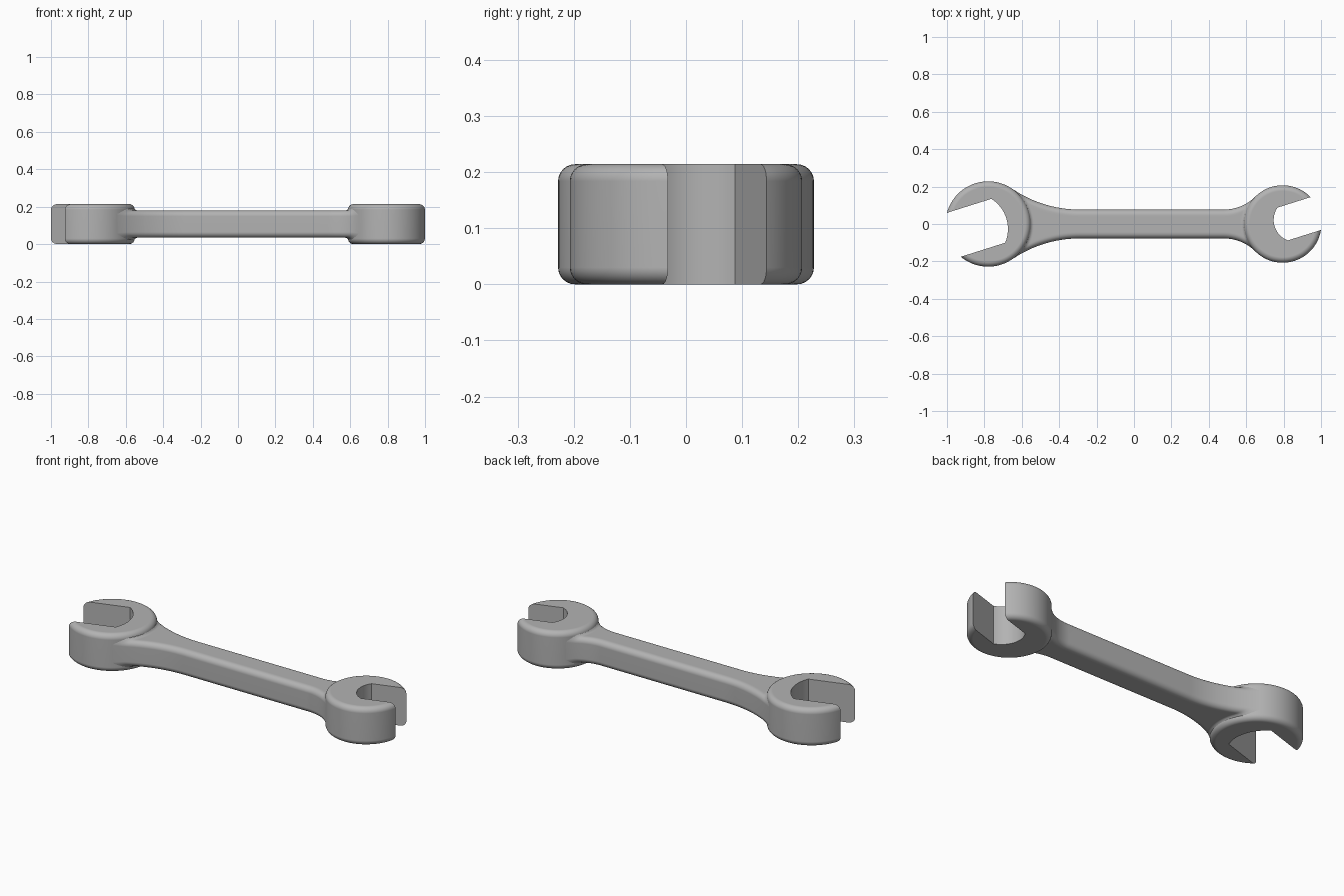
import bpy, bmesh, math
from mathutils import Matrix, Vector

cube = bpy.data.objects.get("Cube")
if cube:
    bpy.data.objects.remove(cube, do_unlink=True)

steel = bpy.data.materials.new("grey steel")
steel.use_nodes = True
COLOR = (0.45, 0.45, 0.45, 1)
steel.diffuse_color = COLOR
steel.node_tree.nodes["Principled BSDF"].inputs["Base Color"].default_value = COLOR

THICK = 0.214          # head thickness
MID = THICK / 2
ROUND = 0.03           # rounding of heads and handle
TILT = math.radians(17.5)
HALF_W, HALF_H = 0.077, 0.0725   # handle half width and half height


def make_object(name, bm):
    bmesh.ops.recalc_face_normals(bm, faces=bm.faces)
    mesh = bpy.data.meshes.new(name)
    bm.to_mesh(mesh)
    bm.free()
    mesh.materials.append(steel)
    obj = bpy.data.objects.new(name, mesh)
    bpy.context.collection.objects.link(obj)
    return obj


def activate(obj):
    bpy.ops.object.select_all(action='DESELECT')
    obj.select_set(True)
    bpy.context.view_layer.objects.active = obj


def smooth(obj):
    activate(obj)
    bpy.ops.object.shade_smooth_by_angle(angle=math.radians(30))
    mod = obj.modifiers.new("even shading", 'WEIGHTED_NORMAL')
    mod.keep_sharp = True


def make_head(name, x, radius, side, half_gap, start, depth):
    """Rounded disc with a tilted open mouth; side is the way it opens."""
    bm = bmesh.new()
    bmesh.ops.create_cone(bm, cap_ends=True, segments=96, radius1=radius, radius2=radius,
                          depth=THICK, matrix=Matrix.Translation((x, 0, MID)))
    rims = [e for e in bm.edges if abs(e.verts[0].co.z - e.verts[1].co.z) < 0.001]
    bmesh.ops.bevel(bm, geom=rims, offset=ROUND, segments=6, profile=0.5, affect='EDGES')
    head = make_object(name, bm)

    # Mouth cutter: straight jaws closed by a shallow arc
    arc_r = (half_gap ** 2 + depth ** 2) / (2 * depth)
    half_angle = math.asin(half_gap / arc_r)
    steps = 16
    outline = [(0.5, half_gap)]
    for i in range(steps + 1):
        a = half_angle * (1 - 2 * i / steps)
        outline.append((start - depth + arc_r * (1 - math.cos(a)), arc_r * math.sin(a)))
    outline.append((0.5, -half_gap))
    turn = Matrix.Rotation(TILT if side > 0 else TILT + math.pi, 3, 'Z')
    bm = bmesh.new()
    face = bm.faces.new([bm.verts.new(turn @ Vector((u, v, -0.1)) + Vector((x, 0, 0)))
                         for u, v in outline])
    top = bmesh.ops.extrude_face_region(bm, geom=[face])["geom"]
    bmesh.ops.translate(bm, vec=(0, 0, 0.5),
                        verts=[v for v in top if isinstance(v, bmesh.types.BMVert)])
    cutter = make_object("mouth_cutter", bm)
    cutter.hide_render = True
    mod = head.modifiers.new("mouth", 'BOOLEAN')
    mod.operation, mod.solver, mod.object = 'DIFFERENCE', 'EXACT', cutter
    activate(head)
    bpy.ops.object.modifier_apply(modifier=mod.name)
    bpy.data.objects.remove(cutter, do_unlink=True)
    smooth(head)


BIG_X, BIG_R = -0.78, 0.228
SMALL_X, SMALL_R = 0.795, 0.207
make_head("large_open_head", BIG_X, BIG_R, -1, 0.123, -0.057, 0.045)
make_head("small_open_head", SMALL_X, SMALL_R, 1, 0.092, 0.0, 0.045)

# Handle: rounded bar that flares out tangent to both heads
FLARE_L, FLARE_R = (-0.29, 0.64), (0.48, 0.24)   # start of flare, flare radius
BLEND = 0.02


def half_width(x):
    for (start, rad), sign in ((FLARE_L, -1), (FLARE_R, 1)):
        d = (x - start) * sign
        if d > 0:
            return HALF_W + rad - math.sqrt(rad * rad - d * d)
    return HALF_W


def lift(x, y):
    """Small fillet where the handle meets the rim of a head."""
    t = min(math.hypot(x - BIG_X, y) - BIG_R, math.hypot(x - SMALL_X, y) - SMALL_R)
    d = max(0, 0.016 - max(t, -0.003))
    return BLEND - math.sqrt(BLEND ** 2 - d * d)


def section(x):
    """Rounded rectangle ring with extra points across top and bottom."""
    w, corner, across = half_width(x), 6, 16
    quarter = [(w - ROUND + ROUND * math.cos(a), HALF_H - ROUND + ROUND * math.sin(a))
               for a in (math.pi / 2 * i / corner for i in range(corner + 1))]
    flat = [((w - ROUND) * (1 - 2 * i / across), HALF_H) for i in range(1, across)]
    upper = quarter + flat + [(-y, z) for y, z in reversed(quarter)]
    ring = upper + [(-y, -z) for y, z in upper]
    return [(x, y, MID + z * (1 + lift(x, y) / HALF_H)) for y, z in ring]


def span(a, b, n):
    return [a + (b - a) * i / n for i in range(n)]


xs = (span(-0.645, -0.5, 36) + span(-0.5, FLARE_L[0], 10) + span(FLARE_L[0], FLARE_R[0], 4)
      + span(FLARE_R[0], 0.55, 6) + span(0.55, 0.645, 24) + [0.645])
bm = bmesh.new()
rings = [[bm.verts.new(p) for p in section(x)] for x in xs]
for a, b in zip(rings, rings[1:]):
    for i in range(len(a)):
        j = (i + 1) % len(a)
        bm.faces.new((a[i], a[j], b[j], b[i]))
bm.faces.new(rings[0])
bm.faces.new(rings[-1])
smooth(make_object("handle", bm))
